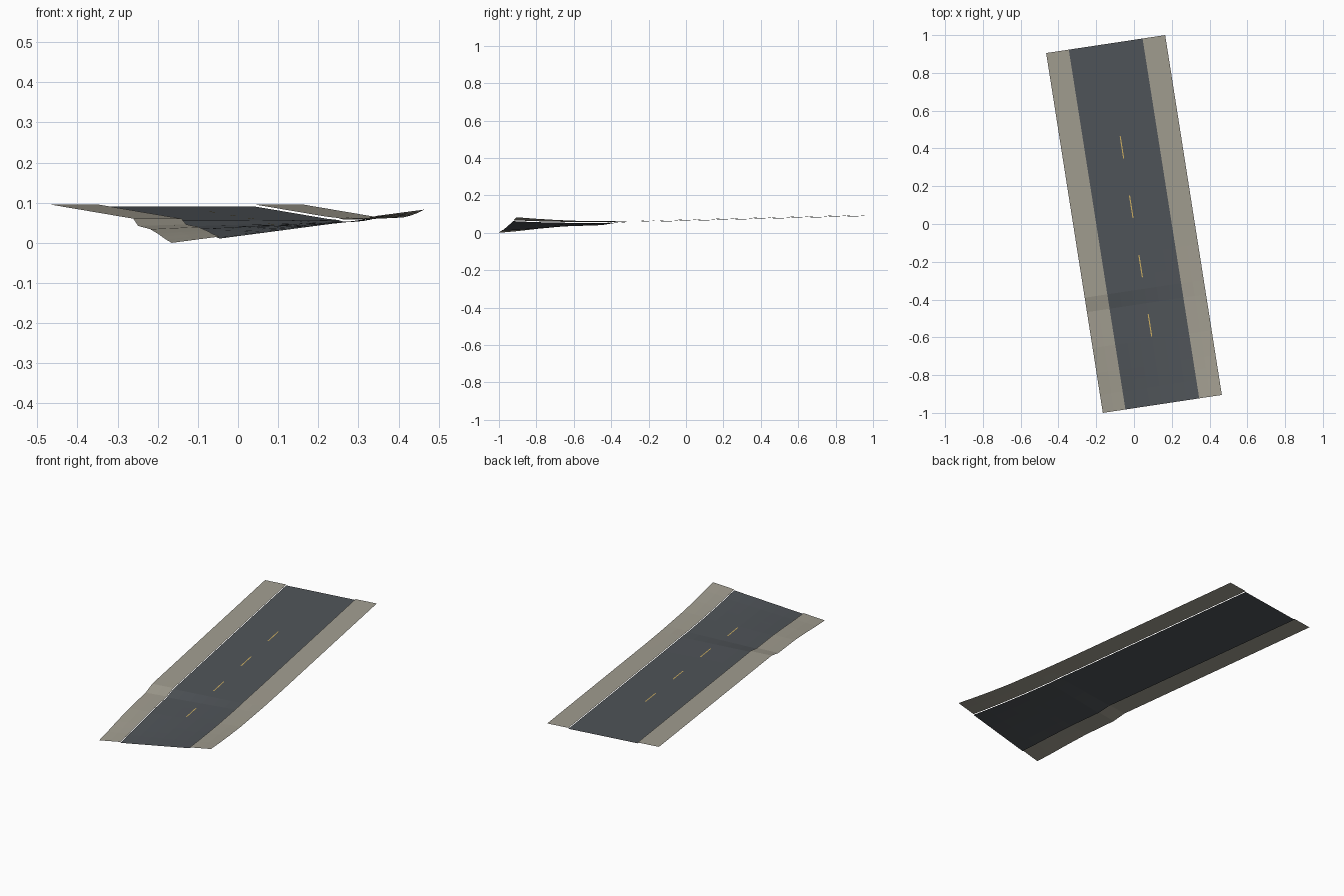
import bpy
from mathutils import Vector

if "Cube" in bpy.data.objects:
    bpy.data.objects.remove(bpy.data.objects["Cube"])

# Road frame: s runs back (0) to front (1), t runs left (0) to right (1)
BACK_LEFT = Vector((-0.465, 0.905))
ALONG = Vector((0.30, -1.905))
ACROSS = Vector((0.63, 0.095))

# Banking towards the front: (s, left edge drop, right edge rise)
BANK = [(0, 0, 0), (0.58, 0, 0), (0.68, 0, 0.002), (0.72, 0.016, 0.004),
        (0.82, 0.019, 0.010), (0.89, 0.028, 0.019), (0.95, 0.038, 0.029),
        (1, 0.044, 0.039)]


def height(s, t):
    for (s0, l0, r0), (s1, l1, r1) in zip(BANK, BANK[1:]):
        if s <= s1:
            k = (s - s0) / (s1 - s0)
            left, right = l0 + (l1 - l0) * k, r0 + (r1 - r0) * k
            break
    return 0.095 - 0.051 * s - left * (1 - t) + right * t


def material(name, color):
    m = bpy.data.materials.new(name)
    m.diffuse_color = (*color, 1)
    m.use_nodes = True
    m.node_tree.nodes["Principled BSDF"].inputs["Base Color"].default_value = m.diffuse_color
    return m


def strip(name, s_range, t_range, cols, lift, mat):
    """Single-sided ribbon that follows the banked road surface."""
    s0, s1 = s_range
    t0, t1 = t_range
    inner = [i / 25 for i in range(26)] + [b[0] for b in BANK]
    rows = sorted({s0, s1} | {s for s in inner if s0 < s < s1})
    verts, faces = [], []
    for s in rows:
        for c in range(cols + 1):
            t = t0 + (t1 - t0) * c / cols
            p = BACK_LEFT + ALONG * s + ACROSS * t
            verts.append((p.x, p.y, height(s, t) + lift))
    w = cols + 1
    for r in range(len(rows) - 1):
        for c in range(cols):
            a = r * w + c
            faces.append((a, a + w, a + w + 1, a + 1))
    mesh = bpy.data.meshes.new(name)
    mesh.from_pydata(verts, [], faces)
    mesh.materials.append(mat)
    obj = bpy.data.objects.new(name, mesh)
    bpy.context.collection.objects.link(obj)
    return obj


asphalt = material("asphalt", (0.08, 0.09, 0.10))
gravel = material("gravel", (0.36, 0.34, 0.28))
paint = material("yellow_paint", (0.62, 0.43, 0.12))

# Carriageway, slightly below the shoulders
strip("road_surface", (0, 1), (0.19, 0.81), 6, -0.005, asphalt)

# Shoulders
strip("left_shoulder", (0, 1), (0, 0.19), 2, 0, gravel)
strip("right_shoulder", (0, 1), (0.81, 1), 2, 0, gravel)

# Dashed centre line
for i in range(4):
    start = 0.256 + 0.165 * i
    strip(f"centre_dash_{i + 1}", (start, start + 0.062),
          (0.4955, 0.5045), 1, -0.0035, paint)
